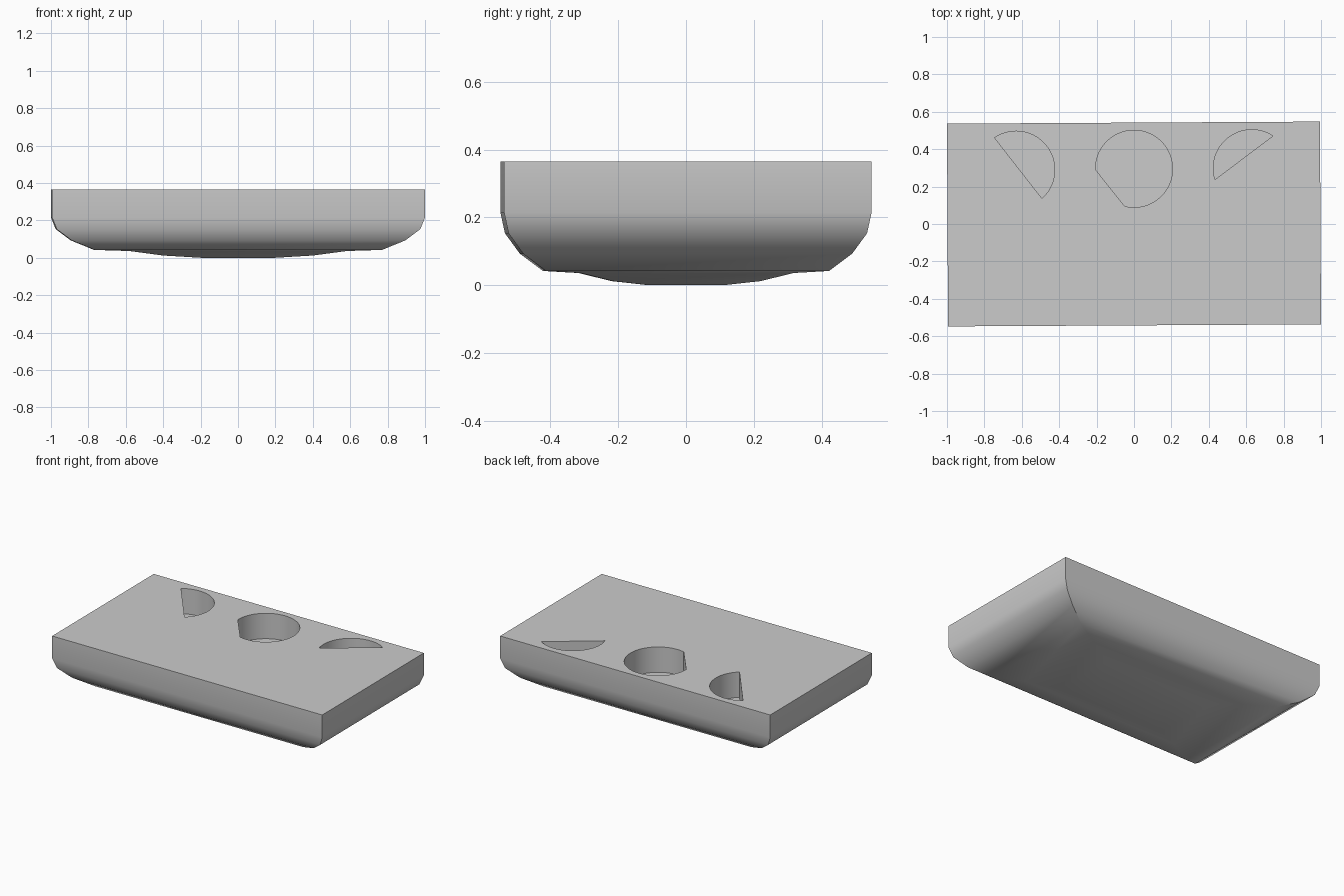
import bpy, bmesh, math

if "Cube" in bpy.data.objects:
    bpy.data.objects.remove(bpy.data.objects["Cube"])

grey = bpy.data.materials.new("plain grey")
grey.use_nodes = True
grey.diffuse_color = (0.6, 0.6, 0.6, 1)
grey.node_tree.nodes["Principled BSDF"].inputs["Base Color"].default_value = (0.6, 0.6, 0.6, 1)

TOP, FLOOR = 0.365, 0.195
HALF_X, HALF_Y = 0.997, 0.542
RADIUS = 0.206


def loft(name, rings):
    """Closed solid skinned through matching rings of points, bottom to top."""
    bm = bmesh.new()
    loops = [[bm.verts.new(p) for p in ring] for ring in rings]
    n = len(loops[0])
    bm.faces.new(loops[0])
    bm.faces.new(loops[-1])
    for low, high in zip(loops, loops[1:]):
        for i in range(n):
            j = (i + 1) % n
            bm.faces.new((low[i], low[j], high[j], high[i]))
    bmesh.ops.recalc_face_normals(bm, faces=bm.faces)
    mesh = bpy.data.meshes.new(name)
    bm.to_mesh(mesh)
    bm.free()
    mesh.materials.append(grey)
    obj = bpy.data.objects.new(name, mesh)
    bpy.context.collection.objects.link(obj)
    return obj


def rectangle(scale, z):
    """Rectangular ring, turned very slightly about z."""
    turn = 0.0055
    c, s = math.cos(turn), math.sin(turn)
    corners = [(-1, -1), (1, -1), (1, 1), (-1, 1)]
    pts = [(x * HALF_X * scale, y * HALF_Y * scale) for x, y in corners]
    return [(x * c - y * s, x * s + y * c, z) for x, y in pts]


def arc(cx, cy, start, end, z, steps=56):
    """Circle segment closed by a straight chord."""
    angles = [math.radians(start + (end - start) * i / steps) for i in range(steps + 1)]
    return [(cx + RADIUS * math.cos(a), cy + RADIUS * math.sin(a), z) for a in angles]


# Slab with rounded lower sides and a shallow belly
profile = [(0.2, 0.0), (0.4, 0.012), (0.58, 0.036), (0.77, 0.042),
           (0.895, 0.093), (0.975, 0.153), (1, 0.215), (1, TOP)]
slab = loft("slab", [rectangle(s, z) for s, z in profile])

# Pockets sunk into the top, each a circle cut off by a chord
pockets = {"right_pocket": (-0.63, 0.29, -48, 124),
           "middle_pocket": (0, 0.295, -104, 181),
           "left_pocket": (0.63, 0.298, 57, 197)}
bpy.context.view_layer.objects.active = slab
for name, shape in pockets.items():
    cutter = loft(name, [arc(*shape, FLOOR), arc(*shape, TOP + 0.1)])
    cutter.hide_render = True
    cut = slab.modifiers.new(name, 'BOOLEAN')
    cut.operation = 'DIFFERENCE'
    cut.solver = 'EXACT'
    cut.object = cutter
    bpy.ops.object.modifier_apply(modifier=cut.name)
    bpy.data.objects.remove(cutter)

# Smooth sides with crisp top edges and corners
bpy.ops.object.select_all(action='DESELECT')
slab.select_set(True)
bpy.ops.object.shade_smooth_by_angle(angle=math.radians(35))
